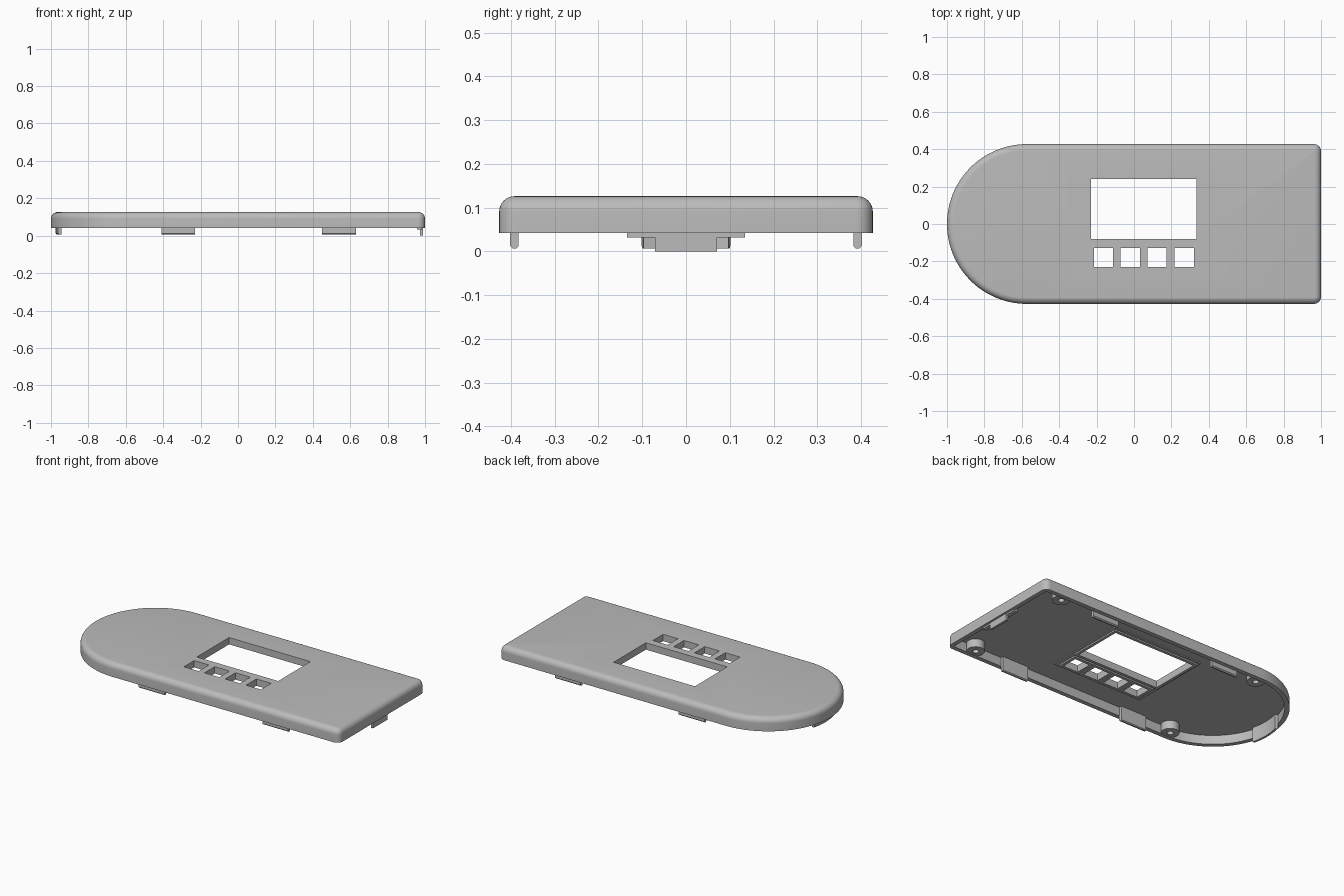
import bpy, bmesh
from math import sin, cos, pi, radians
from mathutils import Matrix, Vector

if "Cube" in bpy.data.objects:
    bpy.data.objects.remove(bpy.data.objects["Cube"], do_unlink=True)

HALF, ARC_X = 0.427, -0.573
RIM, TOP, CEILING = 0.042, 0.126, 0.098
FILLET, CORNER, WALL = 0.035, 0.038, 0.027

grey = bpy.data.materials.new("light grey plastic")
grey.use_nodes = True
grey.diffuse_color = (0.5, 0.5, 0.5, 1)
grey.node_tree.nodes["Principled BSDF"].inputs["Base Color"].default_value = (0.5, 0.5, 0.5, 1)


def finish(name, bm, smooth=True):
    bmesh.ops.recalc_face_normals(bm, faces=bm.faces)
    mesh = bpy.data.meshes.new(name)
    bm.to_mesh(mesh)
    bm.free()
    mesh.materials.append(grey)
    obj = bpy.data.objects.new(name, mesh)
    bpy.context.collection.objects.link(obj)
    if smooth:
        shade(obj)
    return obj


def select(obj):
    bpy.ops.object.select_all(action='DESELECT')
    obj.select_set(True)
    bpy.context.view_layer.objects.active = obj


def shade(obj):
    select(obj)
    bpy.ops.object.shade_smooth_by_angle(angle=radians(30))


def add_box(bm, x0, x1, y0, y1, z0, z1):
    m = Matrix.Translation(((x0 + x1) / 2, (y0 + y1) / 2, (z0 + z1) / 2))
    m = m @ Matrix.Diagonal((x1 - x0, y1 - y0, z1 - z0, 1))
    return bmesh.ops.create_cube(bm, size=1, matrix=m)["verts"]


def add_cylinder(bm, x, y, r, z0, z1, sides=32):
    bmesh.ops.create_cone(bm, cap_ends=True, segments=sides, radius1=r, radius2=r,
                          depth=z1 - z0, matrix=Matrix.Translation((x, y, (z0 + z1) / 2)))


def outline(inset):
    """Rounded-left, square-right outline, shrunk by inset."""
    def arc(cx, cy, r, a0, a1, n):
        return [(cx + r * cos(a0 + (a1 - a0) * i / n),
                 cy + r * sin(a0 + (a1 - a0) * i / n)) for i in range(n + 1)]
    r = max(CORNER - inset, 0.002)
    cx, cy = 1 - inset - r, HALF - inset - r
    return (arc(ARC_X, 0, HALF - inset, pi / 2, 3 * pi / 2, 64)
            + arc(cx, -cy, r, -pi / 2, 0, 8) + arc(cx, cy, r, 0, pi / 2, 8))


# Hollow cover: lofted from the inner ceiling, round the rim, to the filleted top
levels = [(WALL, CEILING), (WALL, RIM), (0, RIM)]
levels += [(FILLET * (1 - cos(a)), TOP - FILLET + FILLET * sin(a))
           for a in [i * pi / 16 for i in range(9)]]
bm = bmesh.new()
rings = [[bm.verts.new((x, y, z)) for x, y in outline(d)] for d, z in levels]
for low, high in zip(rings, rings[1:]):
    for i in range(len(low)):
        j = (i + 1) % len(low)
        bm.faces.new((low[i], low[j], high[j], high[i]))
bm.faces.new(rings[0])
bm.faces.new(rings[-1])
cover = finish("cover_shell", bm, smooth=False)

# Openings: display window and four square buttons
openings = [(-0.23, 0.335, -0.08, 0.24)]
openings += [(x, x + 0.103, -0.23, -0.128) for x in (-0.215, -0.072, 0.072, 0.217)]

# Raised collars under the openings, on a shallow backing plate
bm = bmesh.new()
add_box(bm, -0.26, 0.365, -0.26, 0.27, 0.092, CEILING + 0.005)
backing = finish("opening_backing_plate", bm, smooth=False)
collars = []
for i, (x0, x1, y0, y1) in enumerate(openings):
    bm = bmesh.new()
    e = 0.018
    add_box(bm, x0 - e, x1 + e, y0 - e, y1 + e, 0.083, CEILING + 0.003)
    collars.append(finish("button_collar" if i else "window_collar", bm, smooth=False))

bm = bmesh.new()
for x0, x1, y0, y1 in openings:
    add_box(bm, x0, x1, y0, y1, 0, 0.3)
opening_cutter = finish("opening_cutter", bm, smooth=False)

# Screw bosses near the four corners
boss_spots = [(x, y) for x in (ARC_X, 0.84) for y in (-0.37, 0.37)]
bosses = []
bm = bmesh.new()
for x, y in boss_spots:
    b = bmesh.new()
    add_cylinder(b, x, y, 0.052, 0.047, CEILING + 0.004)
    bosses.append(finish("screw_boss", b, smooth=False))
    add_cylinder(bm, x, y, 0.018, 0, 0.088, 20)
hole_cutter = finish("screw_hole_cutter", bm, smooth=False)


def cut(obj, cutter):
    mod = obj.modifiers.new("cut", 'BOOLEAN')
    mod.operation, mod.solver, mod.object = 'DIFFERENCE', 'EXACT', cutter
    select(obj)
    bpy.ops.object.modifier_apply(modifier=mod.name)
    shade(obj)


for obj in [cover, backing] + collars:
    cut(obj, opening_cutter)
# The shell's rim is also pierced by nothing else; only bosses get screw holes
for obj in bosses:
    cut(obj, hole_cutter)
for cutter in (opening_cutter, hole_cutter):
    bpy.data.objects.remove(cutter, do_unlink=True)

# Snap tabs along the long sides, with a chamfered outer foot
for side in (-1, 1):
    for x0, x1 in ((-0.41, -0.23), (0.45, 0.63)):
        bm = bmesh.new()
        profile = [(0.383, CEILING + 0.002), (0.402, CEILING + 0.002), (0.402, 0.013),
                   (0.396, 0.007), (0.388, 0.007), (0.383, 0.012)]
        face = bm.faces.new([bm.verts.new((x0, side * y, z)) for y, z in profile])
        new = bmesh.ops.extrude_face_region(bm, geom=[face])["geom"]
        bmesh.ops.translate(bm, vec=Vector((x1 - x0, 0, 0)),
                            verts=[v for v in new if isinstance(v, bmesh.types.BMVert)])
        finish("side_snap_tab", bm)

# Curved tab inside the rounded end
bm = bmesh.new()
loops = []
for i in range(13):
    a = pi + 0.255 * (i / 6 - 1)
    loops.append([bm.verts.new((ARC_X + r * cos(a), r * sin(a), z)) for r, z in
                  ((0.383, CEILING + 0.002), (0.402, CEILING + 0.002),
                   (0.402, 0.013), (0.396, 0.007), (0.383, 0.007))])
for p, q in zip(loops, loops[1:]):
    for i in range(5):
        j = (i + 1) % 5
        bm.faces.new((p[i], p[j], q[j], q[i]))
bm.faces.new(loops[0])
bm.faces.new(loops[-1])
finish("round_end_tab", bm)

# Hook on the flat end: wide base strip and a narrow tongue
bm = bmesh.new()
add_box(bm, 0.958, 0.985, -0.135, 0.135, 0.032, 0.06)
finish("flat_end_hook_base", bm)
bm = bmesh.new()
add_box(bm, 0.974, 0.988, -0.071, 0.071, 0.0, 0.05)
finish("flat_end_hook_tongue", bm)
